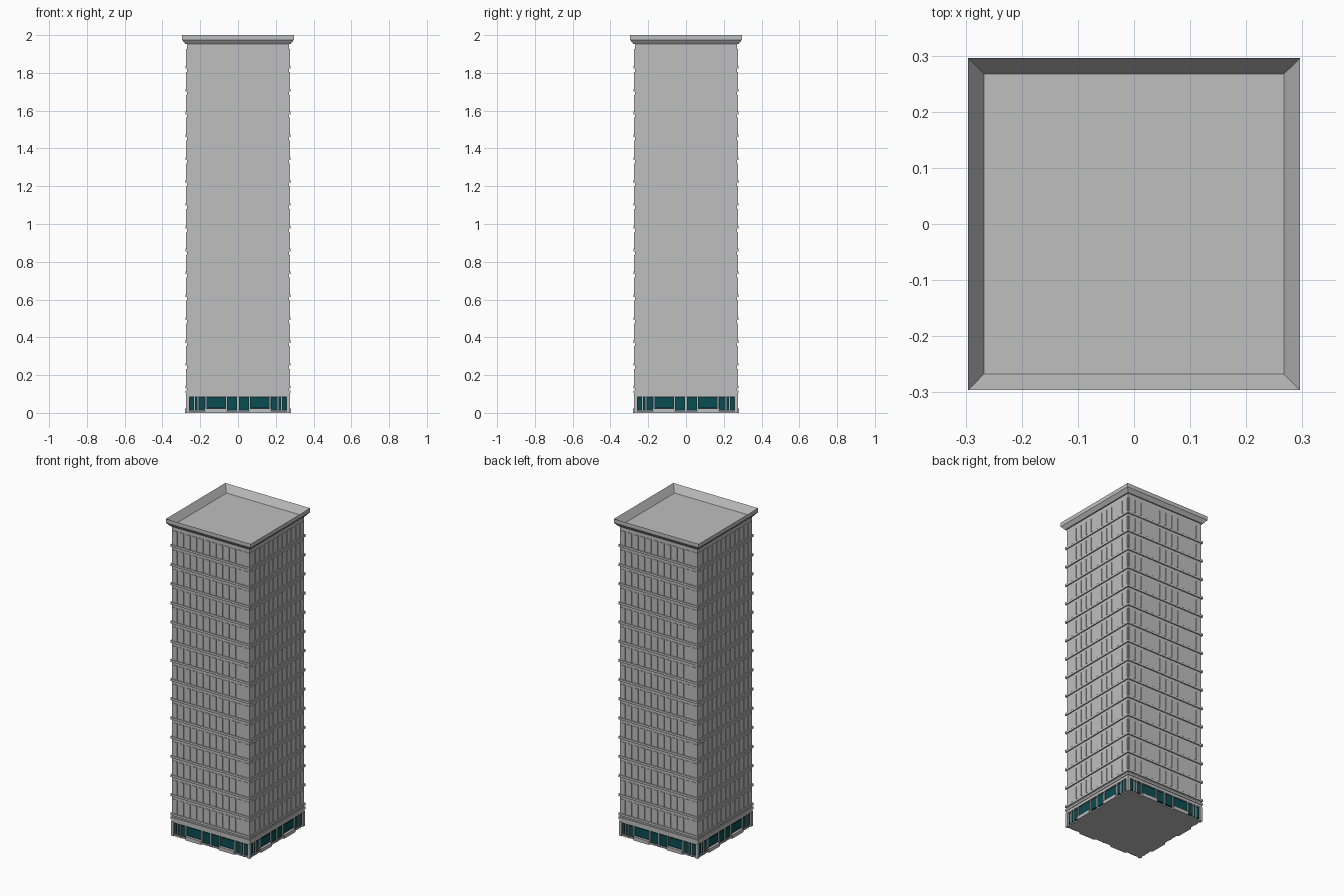
import bpy
import bmesh
from mathutils import Matrix, Vector
from math import pi

if "Cube" in bpy.data.objects:
    bpy.data.objects.remove(bpy.data.objects["Cube"])


def material(name, color):
    m = bpy.data.materials.new(name)
    m.use_nodes = True
    m.diffuse_color = color
    bsdf = m.node_tree.nodes["Principled BSDF"]
    bsdf.inputs["Base Color"].default_value = color
    bsdf.inputs["Roughness"].default_value = 0.8
    return m


concrete = material("pale concrete", (0.52, 0.52, 0.52, 1))
glass = material("teal glass", (0.003, 0.075, 0.085, 1))
frame = material("dark teal frame", (0.002, 0.03, 0.035, 1))


def add_box(bm, x, y, z):
    """Box from (min, max) pairs."""
    size = Vector((x[1] - x[0], y[1] - y[0], z[1] - z[0]))
    mid = Vector((x[0] + x[1], y[0] + y[1], z[0] + z[1])) / 2
    mat = Matrix.Translation(mid) @ Matrix.Diagonal((*size, 1))
    return bmesh.ops.create_cube(bm, size=1, matrix=mat)["verts"]


def slab(bm, half, z0, z1):
    return add_box(bm, (-half, half), (-half, half), (z0, z1))


def finish(bm, name, mat):
    mesh = bpy.data.meshes.new(name)
    bm.to_mesh(mesh)
    bm.free()
    mesh.materials.append(mat)
    obj = bpy.data.objects.new(name, mesh)
    bpy.context.collection.objects.link(obj)
    return obj


def four_sides(bm):
    """Repeat the front facade on the other three sides."""
    source = bm.verts[:] + bm.edges[:] + bm.faces[:]
    for i in range(1, 4):
        copy = bmesh.ops.duplicate(bm, geom=source)["geom"]
        verts = [v for v in copy if isinstance(v, bmesh.types.BMVert)]
        bmesh.ops.rotate(bm, verts=verts, cent=(0, 0, 0),
                         matrix=Matrix.Rotation(i * pi / 2, 3, 'Z'))


WALL = 0.271
FIRST, PITCH, FLOORS = 0.137, 0.121, 15

# Tower shaft
bm = bmesh.new()
slab(bm, WALL, 0.09, 1.955)
finish(bm, "tower_shaft", concrete)

# Roof parapet with a sunken deck
bm = bmesh.new()
slab(bm, 0.296, 1.975, 2.0)
top = max(bm.faces, key=lambda f: f.calc_center_median().z)
bmesh.ops.inset_region(bm, faces=[top], thickness=0.04)
bmesh.ops.translate(bm, verts=top.verts, vec=(0, 0, -0.045))
bottom = min((f for f in bm.faces if f != top and f.normal.z < -0.5),
             key=lambda f: f.normal.z)
bmesh.ops.inset_region(bm, faces=[bottom], thickness=0.296 - WALL)
bmesh.ops.translate(bm, verts=bottom.verts, vec=(0, 0, -0.022))
finish(bm, "roof_parapet", concrete)

# Ledge at every floor, plus a stepped band over the shop level
bm = bmesh.new()
for i in range(FLOORS):
    z = FIRST + i * PITCH
    slab(bm, 0.278, z - 0.008, z + 0.006)
slab(bm, 0.278, 0.105, 0.118)
slab(bm, 0.274, 0.088, 0.105)
finish(bm, "floor_ledges", concrete)

# Raised wall panels on each floor
BAYS = 12
step = 2 * WALL / BAYS
bm = bmesh.new()
for i in range(FLOORS):
    z = FIRST + i * PITCH
    for j in range(BAYS):
        x = -WALL + (j + 0.5) * step
        add_box(bm, (x - 0.016, x + 0.016), (-WALL - 0.003, -WALL + 0.002),
                (z + 0.006, z + 0.095))
four_sides(bm)
finish(bm, "wall_panels", concrete)

# Ground floor core and plinth
bm = bmesh.new()
slab(bm, 0.262, 0.0, 0.095)
slab(bm, 0.270, 0.0, 0.008)
finish(bm, "ground_floor_core", concrete)

# Shop windows: (x from, x to, z from) on one half of the front
openings = [(0.005, 0.057, 0.012), (0.064, 0.168, 0.024),
            (0.176, 0.208, 0.012), (0.214, 0.228, 0.012),
            (0.234, 0.257, 0.012)]
frames, panes, sills, posts = (bmesh.new() for _ in range(4))
for side in (-1, 1):
    for a, b, z in openings:
        def span(d):
            return sorted((side * (a + d), side * (b - d)))
        add_box(frames, span(0), (-0.268, -0.26), (z, 0.085))
        add_box(panes, span(0.005), (-0.27, -0.262), (z + 0.006, 0.079))
    # Projecting sill below the wide window
    add_box(sills, sorted((side * 0.062, side * 0.17)), (-0.281, -0.26), (0, 0.022))
    # Slim posts between the openings
    for x in (0.0605, 0.172, 0.211, 0.231):
        add_box(posts, (side * x - 0.003, side * x + 0.003), (-0.274, -0.26), (0, 0.09))
add_box(posts, (-0.004, 0.004), (-0.274, -0.26), (0, 0.09))
# Corner pier
add_box(posts, (0.258, 0.276), (-0.276, -0.258), (0, 0.09))
for bm, name, mat in ((frames, "shop_frames", frame), (panes, "shop_glass", glass),
                      (sills, "shop_sills", concrete), (posts, "shop_posts", concrete)):
    four_sides(bm)
    finish(bm, name, mat)
